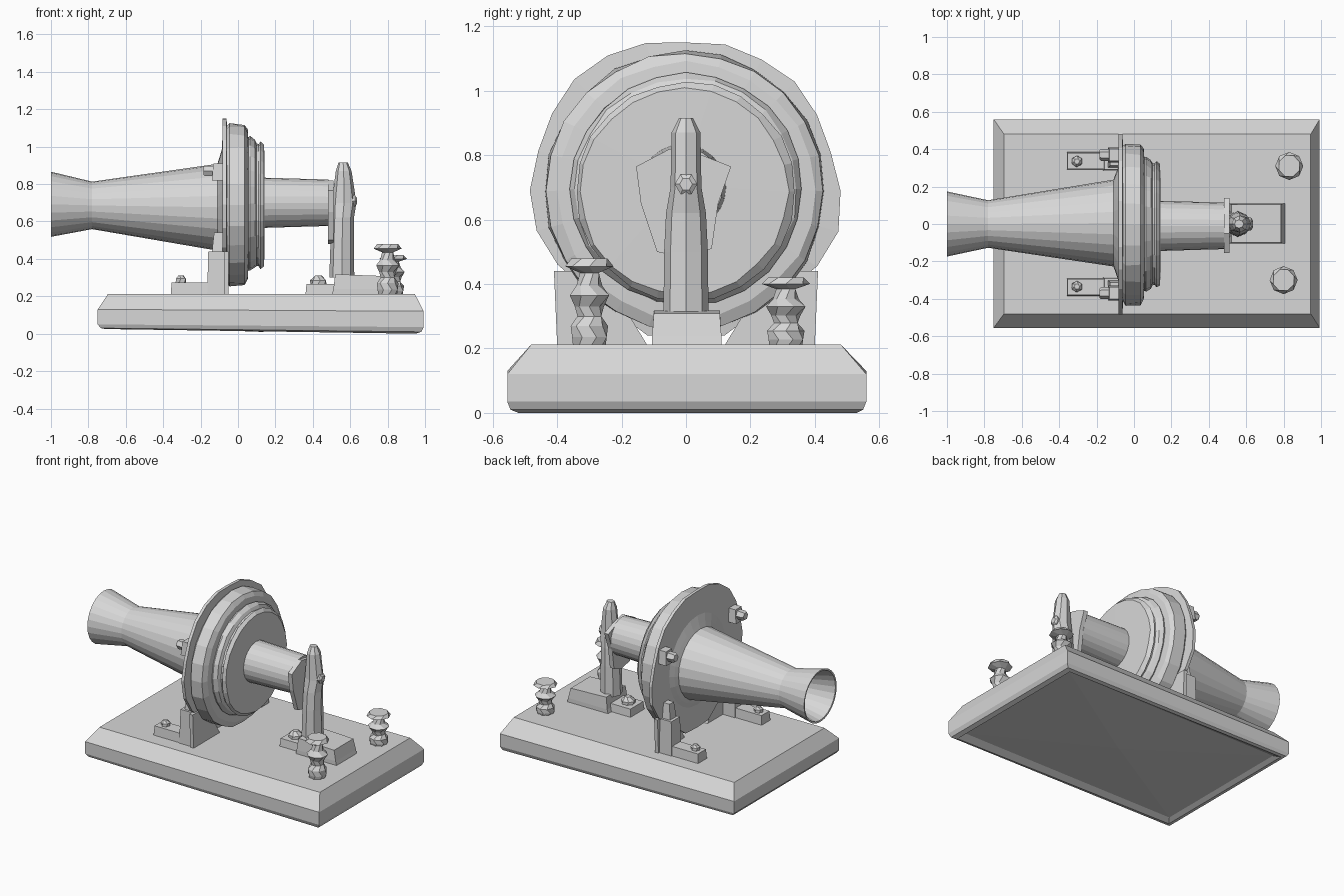
import bpy, bmesh, math, random

if "Cube" in bpy.data.objects:
    bpy.data.objects.remove(bpy.data.objects["Cube"])
random.seed(4)

grey = bpy.data.materials.new("plain_grey")
grey.diffuse_color = (0.68, 0.68, 0.68, 1)
grey.use_nodes = True
grey.node_tree.nodes["Principled BSDF"].inputs["Base Color"].default_value = grey.diffuse_color


def finish(name, bm):
    bmesh.ops.recalc_face_normals(bm, faces=bm.faces)
    me = bpy.data.meshes.new(name)
    bm.to_mesh(me)
    bm.free()
    me.materials.append(grey)
    ob = bpy.data.objects.new(name, me)
    bpy.context.collection.objects.link(ob)
    return ob


def loft(name, rings, peak=None):
    """Skin a stack of equal-length rings and cap both ends."""
    bm = bmesh.new()
    vs = [[bm.verts.new(p) for p in r] for r in rings]
    n = len(vs[0])
    for a, b in zip(vs, vs[1:]):
        for i in range(n):
            j = (i + 1) % n
            bm.faces.new((a[i], a[j], b[j], b[i]))
    if peak:
        c = bm.verts.new(peak)
        for i in range(n):
            bm.faces.new((vs[0][i], vs[0][(i + 1) % n], c))
    else:
        bm.faces.new(vs[0])
    bm.faces.new(vs[-1])
    return finish(name, bm)


def rect(x0, x1, y0, y1, z, zr=None):
    zr = z if zr is None else zr
    return [(x0, y0, z), (x1, y0, zr), (x1, y1, zr), (x0, y1, z)]


def box(name, x0, x1, y0, y1, z0, z1, inset=0.0):
    return loft(name, [rect(x0, x1, y0, y1, z0),
                       rect(x0 + inset, x1 - inset, y0 + inset, y1 - inset, z1)])


def ring_x(x, radii, cy, cz):
    n = len(radii)
    return [(x, cy + r * math.cos(2 * math.pi * i / n), cz + r * math.sin(2 * math.pi * i / n))
            for i, r in enumerate(radii)]


def turn_x(name, profile, n, cz, cy=0.0):
    """Faceted turning about a horizontal axis; profile holds (x, radius)."""
    return loft(name, [ring_x(x, [r] * n, cy, cz) for x, r in profile])


def turn_z(name, profile, n, cx, cy):
    """Faceted turning about a vertical axis; profile holds (z, radius)."""
    return loft(name, [[(cx + r * math.cos(2 * math.pi * (i + .5 * (k % 2)) / n),
                         cy + r * math.sin(2 * math.pi * (i + .5 * (k % 2)) / n), z)
                        for i in range(n)] for k, (z, r) in enumerate(profile)])


# base board: chamfered top, slightly tilted, thin rim around a sagging underside
loft("base_board", [
    rect(-.68, .92, -.48, .49, .04, .03), rect(-.71, .95, -.52, .53, .025, .0),
    rect(-.735, .98, -.545, .55, .03, .01), rect(-.75, .993, -.555, .56, .05, .035),
    rect(-.75, .993, -.555, .56, .13, .12), rect(-.695, .945, -.48, .48, .213)],
    peak=(.12, 0, .01))

# ragged flange radii, counted round from +y
flange = [.48, .465, .47, .478, .47, .47, .46, .475, .485, .49, .48, .475,
          .485, .48, .46, .435, .435, .465, .455, .465, .435, .44, .47, .49]

# horn, flange, stepped drum and rear tube as one turned body: (x, radius, cy, cz)
profile = [(-.70, .105, 0, .687), (-.80, .112, 0, .687), (-.998, .163, 0, .692),
           (-1.0, .174, 0, .692), (-.78, .127, 0, .686), (-.11, .232, .005, .676),
           (-.10, .26, .005, .68), (-.085, .30, 0, .69), (-.082, 0, 0, .69), (-.062, 0, 0, .69),
           (-.058, .42, 0, .69), (-.045, .435, -.003, .688), (.035, .43, -.003, .688),
           (.052, .40, 0, .69), (.055, .355, 0, .693), (.065, .36, 0, .695),
           (.09, .345, 0, .695), (.10, .325, 0, .69), (.11, .325, 0, .69),
           (.12, .34, 0, .687), (.14, .322, -.005, .687), (.142, .134, -.01, .70),
           (.485, .124, -.01, .70)]
rings = []
for x, r, cy, cz in profile:
    if r == 0:
        radii = flange
    else:
        w = .012 if -.06 < x < .141 else 0
        radii = [r * (1 + random.uniform(-w, w)) for _ in range(24)]
    rings.append(ring_x(x, radii, cy, cz))
loft("horn_and_drum", rings)

# jagged washer on the tube end
star = [(-.155, .765), (-.05, .82), (.05, .80), (.14, .765),
        (.10, .65), (.08, .51), (.0, .48), (-.09, .50), (-.14, .65)]
loft("end_washer", [[(x, y, z) for y, z in star] for x in (.48, .51)])

# supporting post on its block
rings = []
for z, x, rx, ry in [(.30, .555, .067, .070), (.50, .557, .062, .068),
                     (.62, .56, .060, .062), (.70, .567, .066, .048),
                     (.87, .565, .042, .045), (.915, .562, .025, .022)]:
    rings.append([(x + rx * math.cos(i * math.pi / 4), ry * math.sin(i * math.pi / 4), z)
                  for i in range(8)])
loft("rear_post", rings)
turn_x("post_screw", [(.60, .035), (.625, .035), (.635, .02)], 6, .71)
loft("post_block", [rect(.50, .81, -.105, .11, .20), rect(.51, .80, -.105, .11, .24),
                    rect(.52, .785, -.10, .105, .318, .308)])
box("post_foot", .36, .52, -.075, .075, .20, .265, .006)
turn_z("post_foot_screw", [(.25, .045), (.285, .045), (.31, .02)], 7, .43, 0)

# mirrored brackets holding the drum
for side, tag in ((-1, "front"), (1, "back")):
    def pair(a, b):
        return sorted((side * a, side * b))
    box(tag + "_bracket_foot", -.36, -.09, *pair(.29, .385), .20, .275, .005)
    box(tag + "_bracket_upright", -.165, -.07, *pair(.285, .39), .20, .44, .006)
    box(tag + "_bracket_arm", -.14, -.07, *pair(.30, .37), .43, .54, .012)
    loft(tag + "_bracket_web", [[(x, side * y, z) for y, z in
                                 ((.12, .21), (.40, .21), (.41, .44), (.26, .44))]
                                for x in (-.075, -.05)])
    turn_z(tag + "_bracket_screw", [(.26, .03), (.295, .03), (.31, .015)],
           6, -.305, side * .335)
    # clip with screw near the top of the flange
    box(tag + "_rim_clip", -.14, -.06, *pair(.33, .41), .82, .91, .008)
    turn_x(tag + "_clip_screw", [(-.185, .025), (-.175, .032), (-.13, .032)], 6,
           .87, side * .37)

# terminal posts
for tag, cx, cy, top in (("front", .80, -.30, .48), ("back", .83, .31, .42)):
    s = (top - .20) / .28
    prof = [(0, .05), (.035, .058), (.07, .058), (.10, .04), (.13, .045),
            (.165, .066), (.195, .04), (.235, .032), (.255, .075), (.28, .06)]
    turn_z(tag + "_terminal", [(.20 + z * s, r) for z, r in prof], 8, cx, cy)
